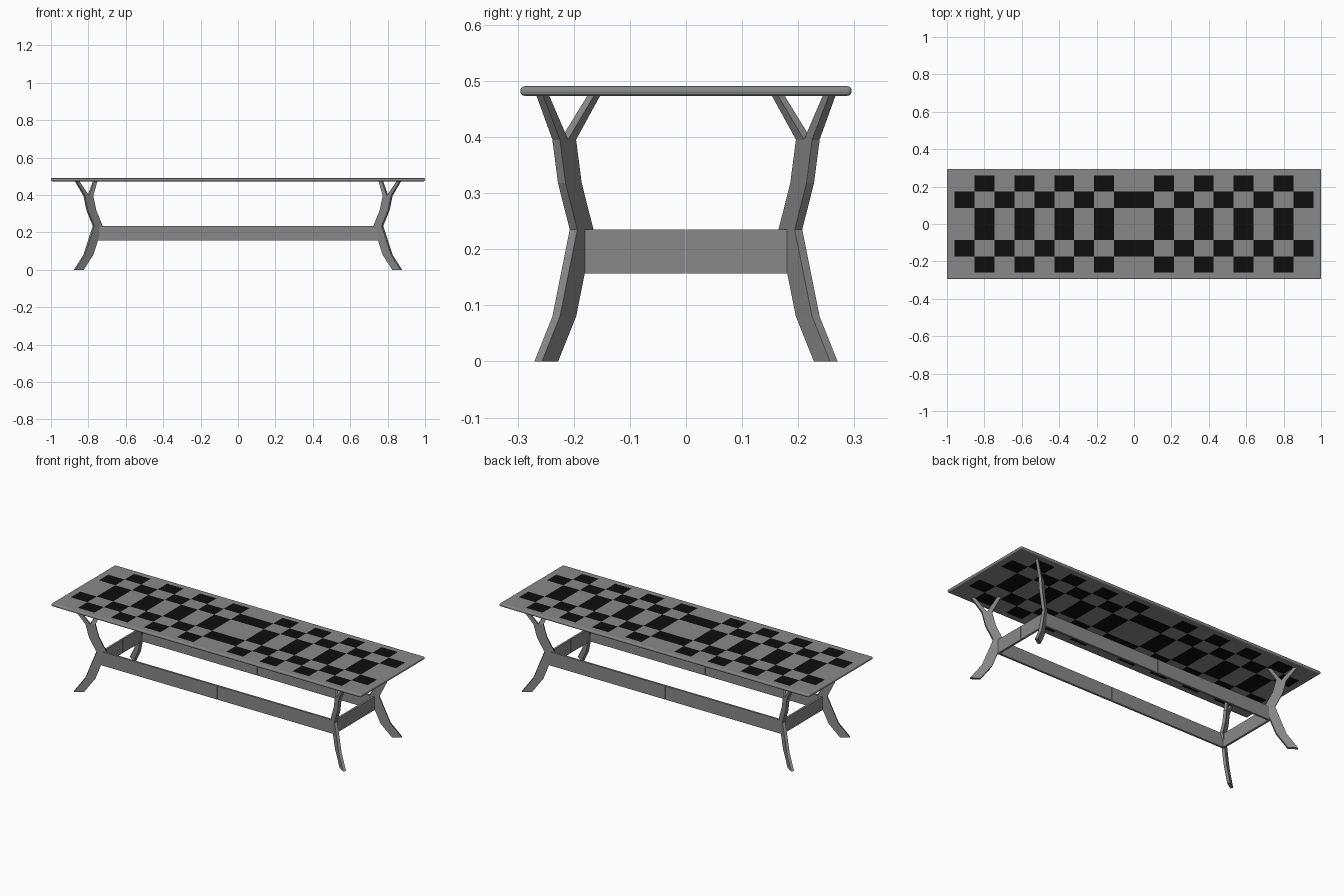
import bpy, bmesh
from mathutils import Vector

if "Cube" in bpy.data.objects:
    bpy.data.objects.remove(bpy.data.objects["Cube"])


def material(name, value):
    m = bpy.data.materials.new(name)
    m.use_nodes = True
    colour = (value, value, value, 1)
    m.diffuse_color = colour
    m.node_tree.nodes["Principled BSDF"].inputs["Base Color"].default_value = colour
    return m


GREY = material("grey", 0.25)
BLACK = material("black", 0.004)


def add_object(name, bm, *mats):
    bmesh.ops.recalc_face_normals(bm, faces=bm.faces)
    mesh = bpy.data.meshes.new(name)
    bm.to_mesh(mesh)
    bm.free()
    for m in mats:
        mesh.materials.append(m)
    ob = bpy.data.objects.new(name, mesh)
    bpy.context.collection.objects.link(ob)
    return ob


def mirrored(ob, x, y):
    mod = ob.modifiers.new("Mirror", "MIRROR")
    mod.use_axis = (x, y, False)
    mod.use_mirror_merge = False


def box(bm, size, centre):
    verts = bmesh.ops.create_cube(bm, size=1)["verts"]
    bmesh.ops.scale(bm, vec=size, verts=verts)
    bmesh.ops.translate(bm, vec=centre, verts=verts)


# Tabletop with a rounded rim and checkered cells
CELL_X, CELL_Y = 0.1065, 0.0863
bm = bmesh.new()
box(bm, (2, 0.59, 0.017), (0, 0, 0.482))
bmesh.ops.bevel(bm, geom=bm.edges[:], offset=0.007, segments=3,
                profile=0.5, affect="EDGES")
cuts = [(Vector((i * CELL_X, 0, 0)), Vector((1, 0, 0))) for i in range(-9, 10)]
cuts += [(Vector((0, j * CELL_Y, 0)), Vector((0, 1, 0))) for j in range(-3, 4)]
for point, normal in cuts:
    bmesh.ops.bisect_plane(bm, geom=bm.verts[:] + bm.edges[:] + bm.faces[:],
                           plane_co=point, plane_no=normal)
for f in bm.faces:
    c = f.calc_center_median()
    i, j = int(abs(c.x) / CELL_X), int(abs(c.y) / CELL_Y)
    if abs(f.normal.z) > 0.9 and i < 9 and j < 3 and (i + j) % 2:
        f.material_index = 1
add_object("tabletop", bm, GREY, BLACK)


# Legs: flat planks set diagonally, forking under the tabletop
ALONG, ACROSS = Vector((0.84, 0.545, 0)), Vector((-0.545, 0.84, 0))


def loft(bm, rings):
    """Join rectangular sections, each given as x, y, z, width, thickness."""
    loops = []
    for x, y, z, w, t in rings:
        corners = [(-1, -1), (1, -1), (1, 1), (-1, 1)]
        loops.append([bm.verts.new(Vector((x, y, z)) + ALONG * a * w / 2
                                   + ACROSS * b * t / 2) for a, b in corners])
    for low, high in zip(loops, loops[1:]):
        for k in range(4):
            n = (k + 1) % 4
            bm.faces.new((low[k], low[n], high[n], high[k]))
    bm.faces.new(loops[0][::-1])
    bm.faces.new(loops[-1])


bm = bmesh.new()
W, T = 0.053, 0.016
loft(bm, [(-0.851, -0.249, 0, W, T), (-0.80, -0.217, 0.08, W, T),
          (-0.75, -0.186, 0.235, W, T), (-0.784, -0.207, 0.318, W, T),
          (-0.80, -0.217, 0.395, W, T)])
loft(bm, [(-0.811, -0.224, 0.395, W / 2, T), (-0.861, -0.256, 0.476, 0.02, 0.014)])
loft(bm, [(-0.789, -0.21, 0.395, W / 2, T), (-0.763, -0.163, 0.476, 0.02, 0.014)])
mirrored(add_object("legs", bm, GREY), True, True)

# Rails joining the legs, each made of two boards meeting at a centre seam
RAIL_Z, RAIL_H, SEAM = 0.196, 0.079, 0.001
bm = bmesh.new()
box(bm, (0.75 - SEAM, 0.012, RAIL_H), (-0.375 - SEAM / 2, -0.184, RAIL_Z))
mirrored(add_object("long_rails", bm, GREY), True, True)
bm = bmesh.new()
box(bm, (0.012, 0.184 - SEAM, RAIL_H), (-0.75, -0.092 - SEAM / 2, RAIL_Z))
mirrored(add_object("end_rails", bm, GREY), True, True)
